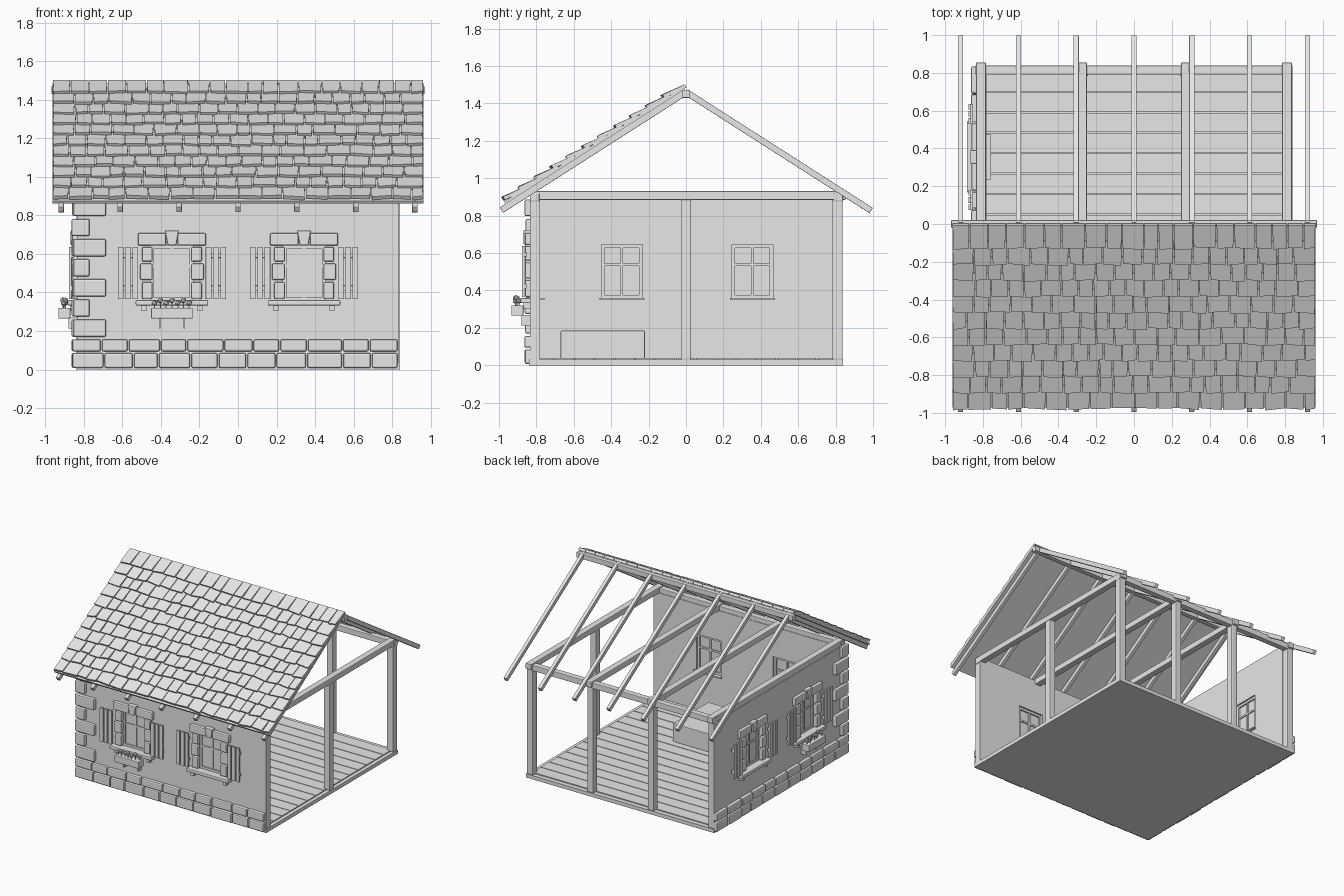
import bpy, bmesh, math, random
from mathutils import Matrix, Vector

if "Cube" in bpy.data.objects:
    bpy.data.objects.remove(bpy.data.objects["Cube"])

random.seed(4)
R = random.uniform

grey = bpy.data.materials.new("plain grey")
grey.diffuse_color = (0.8, 0.8, 0.8, 1)
grey.use_nodes = True
grey.node_tree.nodes["Principled BSDF"].inputs["Base Color"].default_value = grey.diffuse_color

FACES = ((0, 1, 3, 2), (4, 6, 7, 5), (0, 4, 5, 1), (2, 3, 7, 6), (0, 2, 6, 4), (1, 5, 7, 3))


def finish(name, bm, matrix=None, bevel=0):
    bmesh.ops.recalc_face_normals(bm, faces=bm.faces)
    mesh = bpy.data.meshes.new(name)
    bm.to_mesh(mesh)
    bm.free()
    mesh.materials.append(grey)
    ob = bpy.data.objects.new(name, mesh)
    bpy.context.collection.objects.link(ob)
    if matrix:
        ob.matrix_world = matrix
    if bevel:
        mod = ob.modifiers.new("bevel", 'BEVEL')
        mod.width, mod.segments = bevel, 2
    return ob


def add_hexa(bm, points):
    vs = [bm.verts.new(p) for p in points]
    for f in FACES:
        bm.faces.new([vs[i] for i in f])


def add_box(bm, x0, x1, y0, y1, z0, z1):
    add_hexa(bm, [(x, y, z) for x in (x0, x1) for y in (y0, y1) for z in (z0, z1)])


def boxes(name, items, matrix=None, bevel=0):
    bm = bmesh.new()
    for b in items:
        add_box(bm, *b)
    return finish(name, bm, matrix, bevel)


# floor slab and planks running along x
boxes("floor_slab", [(-.84, .84, -.84, .84, 0, .03)])
step = 1.62 / 15
boxes("floor_planks", [(-.79, .81, -.81 + i * step, -.81 + (i + 1) * step - .006, .025, .038)
                       for i in range(15)])

# timber frame: posts, wall plates and cross ties
H = .0275
boxes("posts", [(x - H, x + H, y - H, y + H, .03, .885)
                for x, y in ((-.81, .81), (-.27, .81), (.27, .81), (.81, .81), (.81, 0))], bevel=.006)
boxes("wall_plates", [(-.84, .84, y - .024, y + .024, .875, .922) for y in (-.808, .815)], bevel=.005)
boxes("cross_ties", [(x - .026, x + .026, -.835, .855, .885, .932)
                     for x in (-.81, -.275, .275, .81)], bevel=.005)

# walls: local x runs along the wall, local -y points outward
FRONT = Matrix.Translation((0, -.835, 0))
LEFT = Matrix.Translation((-.835, 0, 0)) @ Matrix.Rotation(-math.pi / 2, 4, 'Z')
SIDES = (("front", FRONT, (-.835, .835), (-.86, .835), ((-.343, True), (.343, False))),
         ("left", LEFT, (-.785, .835), (-.835, .86), ((-.355, False), (.343, True))))


def jamb_stones(c):
    for s in (-1, 1):
        for z0, z1, w in ((.56, .637, .055), (.465, .55, .066), (.365, .455, .055)):
            a, b = sorted((c + s * .1, c + s * (.1 + w)))
            yield (a, b, -.026, .01, z0, z1)


def shutter(c, s):
    e = c + s * .228
    for i in (-1, 0, 1):
        yield (e + i * .038 - .015, e + i * .038 + .015, -.042, -.028, .365, .637)
    for z in (.41, .58):
        yield (e - .053, e + .053, -.03, -.018, z, z + .025)


def window(side, c, m, planter):
    n = side + "_window_"
    boxes(n + "jambs", jamb_stones(c), m, .008)
    # lintel in two halves around a wedge keystone
    boxes(n + "lintel", [(c - .177, c - .03, -.026, .01, .643, .708),
                         (c + .03, c + .177, -.026, .01, .643, .708)], m, .008)
    bm = bmesh.new()
    add_hexa(bm, [(c + s * (.022 if z < .7 else .036), y, z)
                  for s in (-1, 1) for y in (-.034, .01) for z in (.645, .722)])
    finish(n + "keystone", bm, m, .006)
    boxes(n + "sill", [(c - .188, c + .188, -.05, .01, .332, .36)], m, .006)
    boxes(n + "sill_brackets", [(c + s * .145 - .013, c + s * .145 + .013, -.035, 0, .303, .335)
                                for s in (-1, 1)], m)
    boxes(n + "inner_sill", [(c - .12, c + .12, .05, .078, .35, .36)], m)
    boxes(n + "shutters", [b for s in (-1, 1) for b in shutter(c, s)], m, .002)
    # recessed pane, border frame and glazing bars
    boxes(n + "pane", [(c - .112, c + .112, .025, .03, .355, .647)], m)
    boxes(n + "frame", [(c - .112, c - .092, .015, .042, .355, .647), (c + .092, c + .112, .015, .042, .355, .647),
                        (c - .112, c + .112, .015, .042, .355, .375), (c - .112, c + .112, .015, .042, .627, .647),
                        (c - .007, c + .007, .018, .039, .36, .64), (c - .1, c + .1, .018, .039, .53, .544)], m)
    if planter:
        # trough with legs and a row of round flowers
        boxes(n + "planter", [(c - .108, c + .108, -.098, -.035, .265, .32)], m, .004)
        boxes(n + "planter_legs", [(c + s * .063 - .004, c + s * .063 + .004, -.045, 0, .212, .27)
                                   for s in (-1, 1)], m)
        bm = bmesh.new()
        for i in range(7):
            p = Vector((c - .09 + i * .03, -.067 + R(-.012, .012), .345 + .014 * (i % 2)))
            bmesh.ops.create_icosphere(bm, subdivisions=1, radius=.016, matrix=Matrix.Translation(p))
            add_box(bm, p.x - .003, p.x + .003, p.y - .003, p.y + .003, .31, p.z)
        finish(n + "flowers", bm, m)


def stone_row(a, b, z0, z1):
    count = 11
    cuts = [a + (b - a) * (i + (R(-.15, .15) if 0 < i < count else 0)) / count for i in range(count + 1)]
    for p, q in zip(cuts, cuts[1:]):
        yield (p, q - .007, -.026 + R(-.003, .003), .01, z0, z1)


for side, m, (w0, w1), (s0, s1), wins in SIDES:
    wall = boxes(side + "_wall", [(w0, w1, 0, .055, .005, .885)], m)
    cutter = boxes(side + "_window_cutter",
                   [(c - .11, c + .11, -.1, .2, .357, .645) for c, _ in wins], m)
    cutter.hide_render = True
    cutter.hide_viewport = True
    cut = wall.modifiers.new("openings", 'BOOLEAN')
    cut.operation, cut.object, cut.solver = 'DIFFERENCE', cutter, 'EXACT'
    for c, planter in wins:
        window(side, c, m, planter)
    # two courses of base stones
    boxes(side + "_base_stones", [*stone_row(s0, s1, .008, .085), *stone_row(s0, s1, .094, .157)], m, .009)
    # alternating corner stones on the shared corner
    quoins = []
    for i in range(7):
        wide = .17 if (i % 2 == 0) == (side == "front") else .085
        z = .17 + i * .1045
        near = (-.855, -.855 + wide) if side == "front" else (.855 - wide, .855)
        quoins.append((*near, -.026 + R(-.003, .003), .01, z, z + .09))
    boxes(side + "_corner_stones", quoins, m, .009)

# low box inside the room
boxes("bed_box", [(-.5, .27, -.67, -.22, .036, .185)], bevel=.004)

# roof frame: local y runs along the slope, local z is the slope normal
PITCH = math.atan2(.63, .985)
RIDGE = Matrix.Translation((0, 0, 1.462))
SLOPE = RIDGE @ Matrix.Rotation(PITCH, 4, 'X')
BACK = RIDGE @ Matrix.Rotation(-PITCH, 4, 'X')
boxes("ridge_beam", [(-.968, .968, -.02, .02, 1.43, 1.472)], bevel=.004)
XS = [i * .306 for i in range(-3, 4)]
boxes("front_rafters", [(x - .014, x + .014, -1.172, 0, -.018, .016) for x in XS], SLOPE, .003)
boxes("back_rafters", [(x - .014, x + .014, 0, 1.176, -.018, .016) for x in XS], BACK, .003)
boxes("roof_boarding", [(-.962, .962, -1.135, 0, .015, .03)], SLOPE)

# overlapping rows of uneven shingles
bm = bmesh.new()
for row in range(11):
    tail = -1.129 + row * .101
    x = -.962
    while x < .955:
        w = R(.07, .125)
        end = x + w if x + w < .91 else .962
        lift, t0, t1 = R(0, .004), tail + R(-.007, .009), tail + R(-.007, .009)
        pts = []
        for px, t, k in ((x + .002, t0, R(0, .004)), (end - .002, t1, -R(0, .004))):
            pts += [(px + k, t, .034 + lift), (px + k, t, .054 + lift),
                    (px, tail + .135, .018), (px, tail + .135, .038)]
        add_hexa(bm, pts)
        x = end
finish("roof_shingles", bm, SLOPE)
